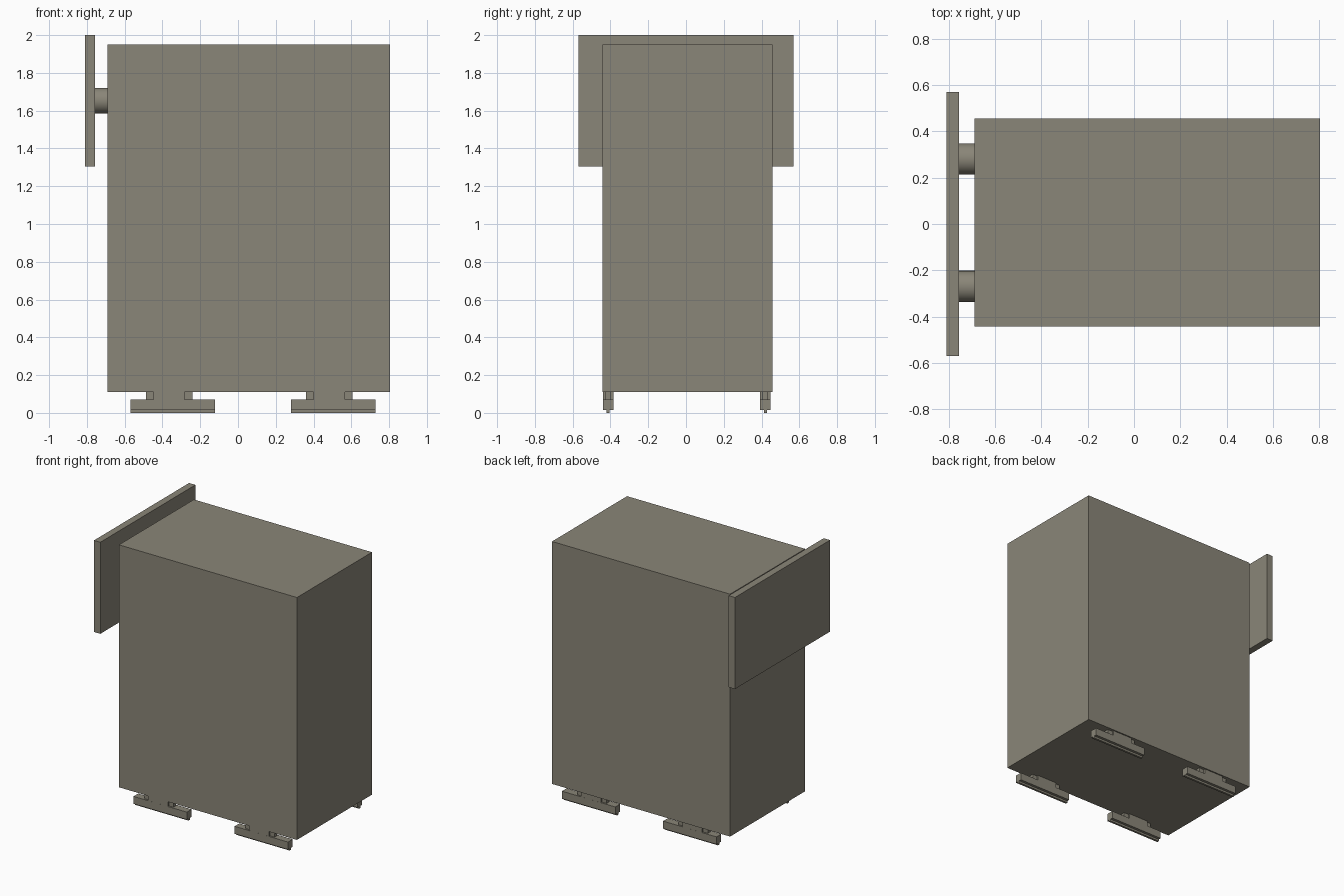
import bpy, math

if "Cube" in bpy.data.objects:
    bpy.data.objects.remove(bpy.data.objects["Cube"])

mat = bpy.data.materials.new("warm_grey")
mat.diffuse_color = (0.255, 0.238, 0.188, 1)
mat.use_nodes = True
mat.node_tree.nodes["Principled BSDF"].inputs["Base Color"].default_value = mat.diffuse_color


def box(name, x, y, z):
    """Box from (min, max) pairs along each axis."""
    bpy.ops.mesh.primitive_cube_add(size=1, location=[(a + b) / 2 for a, b in (x, y, z)])
    ob = bpy.context.object
    ob.name = name
    ob.scale = [b - a for a, b in (x, y, z)]
    bpy.ops.object.transform_apply(location=False, rotation=False, scale=True)
    ob.data.materials.append(mat)
    return ob


# Main cabinet and the overhanging panel on its side
box("cabinet_body", (-0.69, 0.805), (-0.443, 0.457), (0.11, 1.95))
box("side_panel", (-0.81, -0.757), (-0.57, 0.57), (1.305, 2.0))

# Round mounts between panel and cabinet
for side, y in (("front", -0.27), ("back", 0.281)):
    bpy.ops.mesh.primitive_cylinder_add(vertices=32, radius=0.068, depth=0.07,
                                        location=(-0.7235, y, 1.653),
                                        rotation=(0, math.pi / 2, 0))
    mount = bpy.context.object
    mount.name = side + "_panel_mount"
    mount.data.materials.append(mat)
    bpy.ops.object.shade_smooth_by_angle(angle=math.radians(40))

# Four runners: rail, thin blade below, narrow block and flush plates above
for cx in (-0.345, 0.504):
    for cy in (-0.412, 0.42):
        tag = ("left" if cx < 0 else "right") + ("_front" if cy < 0 else "_back")
        box(tag + "_rail", (cx - 0.224, cx + 0.224), (cy - 0.028, cy + 0.028), (0.015, 0.072))
        box(tag + "_blade", (cx - 0.224, cx + 0.224), (cy - 0.008, cy + 0.008), (0.004, 0.016))
        mx = cx - 0.02
        box(tag + "_block", (mx - 0.123, mx + 0.123), (cy - 0.015, cy + 0.015), (0.07, 0.112))
        box(tag + "_plate", (mx - 0.083, mx + 0.083), (cy - 0.0275, cy + 0.0275), (0.07, 0.112))

# Let the blades touch the ground
for ob in bpy.data.objects:
    if ob.name.endswith("_blade"):
        for v in ob.data.vertices:
            if v.co.z < 0:
                v.co.z -= 0.004
